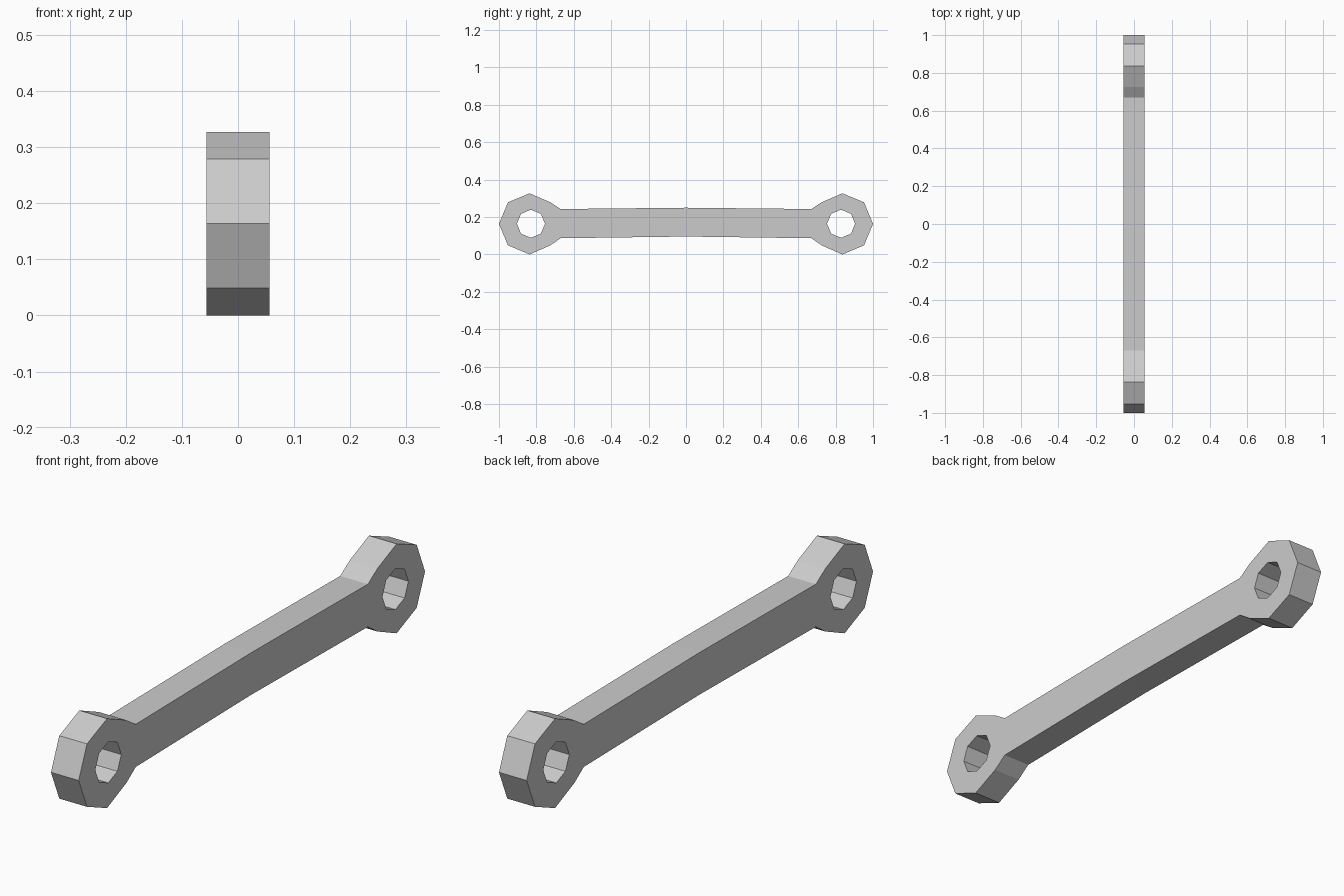
import bpy, math

if "Cube" in bpy.data.objects:
    bpy.data.objects.remove(bpy.data.objects["Cube"])

MID_Z = 0.1635
HOLE_Y, HOLE_R = 0.829, 0.075
HALF_THICK = 0.056

# Right half of the outline (y, z), from bottom middle to top middle
half = [(0.0, 0.096), (0.67, 0.087), (0.725, 0.049), (0.836, 0.0), (0.952, 0.049),
        (1.0, MID_Z), (0.952, 0.279), (0.836, 0.327), (0.725, 0.279),
        (0.67, 0.243), (0.0, 0.25)]
outline = half + [(-y, z) for y, z in reversed(half[1:-1])]


def octagon(cy):
    return [(cy + HOLE_R * math.cos(i * math.pi / 4),
             MID_Z + 0.001 + HOLE_R * math.sin(i * math.pi / 4)) for i in range(8)]


# Flat filled profile with two holes, given thickness
curve = bpy.data.curves.new("double_ring_spanner", 'CURVE')
curve.dimensions = '2D'
curve.fill_mode = 'BOTH'
curve.extrude = HALF_THICK
for pts in (outline, octagon(HOLE_Y), octagon(-HOLE_Y)):
    spline = curve.splines.new('POLY')
    spline.points.add(len(pts) - 1)
    for p, (y, z) in zip(spline.points, pts):
        p.co = (y, z, 0, 1)
    spline.use_cyclic_u = True

# Stand the profile up in the y-z plane
spanner = bpy.data.objects.new("double_ring_spanner", curve)
spanner.rotation_euler = (math.pi / 2, 0, math.pi / 2)
bpy.context.collection.objects.link(spanner)
bpy.context.view_layer.objects.active = spanner
spanner.select_set(True)
bpy.ops.object.convert(target='MESH')
bpy.ops.object.shade_flat()
